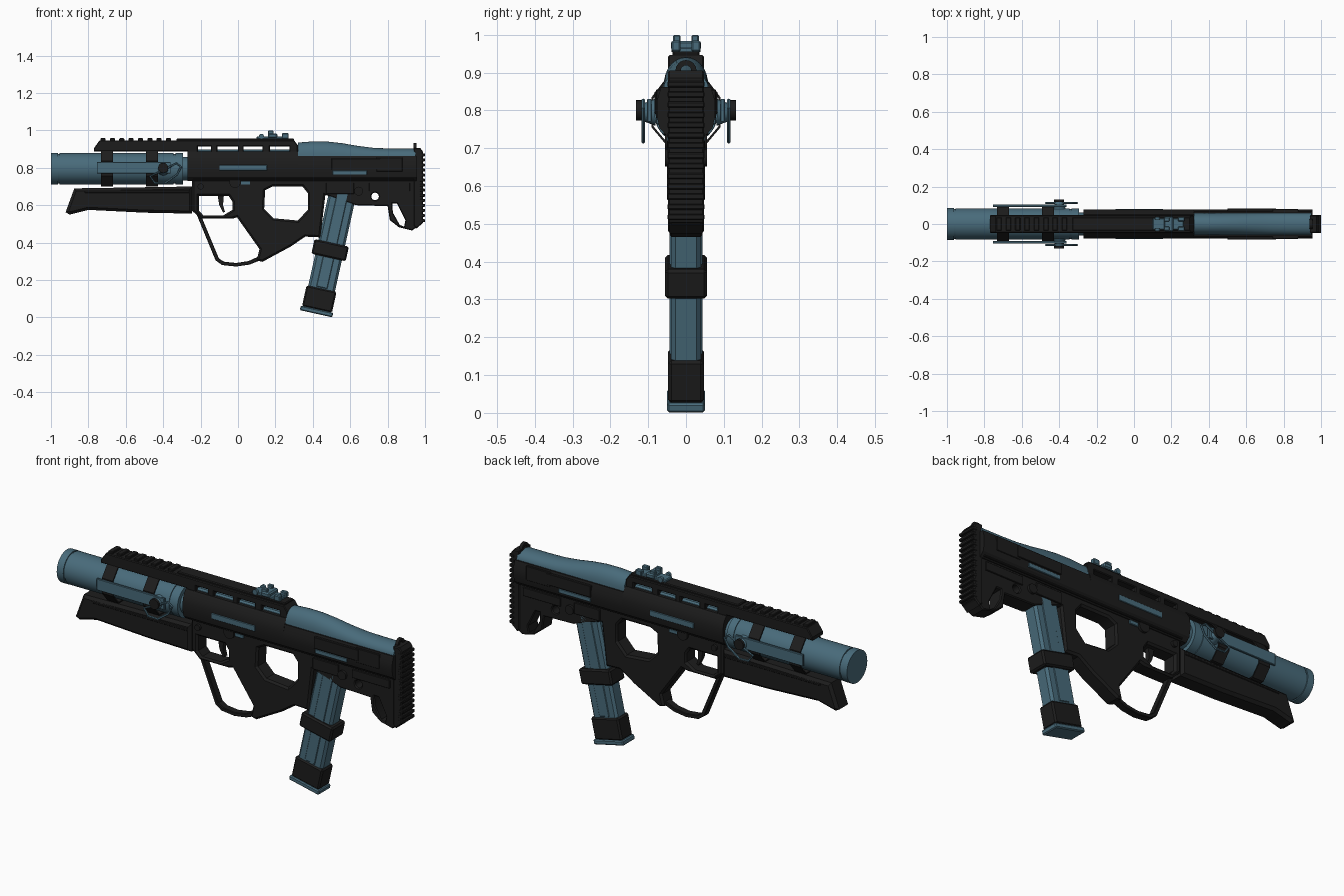
import bpy, bmesh, math
from mathutils import Matrix, Vector

if "Cube" in bpy.data.objects:
    bpy.data.objects.remove(bpy.data.objects["Cube"])

def material(name, rgb):
    m = bpy.data.materials.new(name)
    m.diffuse_color = (*rgb, 1)
    m.use_nodes = True
    m.node_tree.nodes["Principled BSDF"].inputs["Base Color"].default_value = m.diffuse_color
    return m

BLACK = material("matte_black", (0.012, 0.012, 0.012))
TEAL = material("steel_teal", (0.066, 0.148, 0.198))
SIDE = Matrix(((1, 0, 0), (0, 0, -1), (0, 1, 0))).to_4x4()   # outline in x-z, width in y
CROSS = Matrix(((0, 0, 1), (1, 0, 0), (0, 1, 0))).to_4x4()   # outline in y-z, length in x

def add(name, bm, mat):
    bmesh.ops.remove_doubles(bm, verts=bm.verts, dist=1e-5)
    bmesh.ops.recalc_face_normals(bm, faces=bm.faces)
    me = bpy.data.meshes.new(name)
    bm.to_mesh(me)
    bm.free()
    me.materials.append(mat)
    ob = bpy.data.objects.new(name, me)
    bpy.context.collection.objects.link(ob)
    return ob

def curve_part(name, loops, mat, xform, bevel, extrude=0.0, offset=0.0, flat=True):
    cu = bpy.data.curves.new(name + "_curve", 'CURVE')
    cu.dimensions = '2D' if flat else '3D'
    cu.fill_mode = 'BOTH' if flat else 'FULL'
    cu.extrude, cu.bevel_depth, cu.offset = extrude, bevel, offset
    cu.bevel_resolution = 0 if flat else 1
    for pts in loops:
        s = cu.splines.new('POLY')
        s.points.add(len(pts) - 1)
        for p, c in zip(s.points, pts):
            p.co = (c[0], c[1], 0, 1)
        s.use_cyclic_u = True
    ob = bpy.data.objects.new(name + "_curve", cu)
    bpy.context.collection.objects.link(ob)
    dg = bpy.context.evaluated_depsgraph_get()
    me = bpy.data.meshes.new_from_object(ob.evaluated_get(dg))
    bm = bmesh.new()
    bm.from_mesh(me)
    bpy.data.objects.remove(ob)
    bpy.data.meshes.remove(me)
    bm.transform(xform)
    for f in bm.faces:
        f.material_index = 0
    return add(name, bm, mat)

def profile(name, loops, half, mat, bev=0.0, y=0.0):
    return curve_part(name, loops, mat, Matrix.Translation((0, y, 0)) @ SIDE, bev, half - bev, -bev)

def section(name, loops, x0, x1, mat):
    return curve_part(name, loops, mat, Matrix.Translation(((x0 + x1) / 2, 0, 0)) @ CROSS, 0, (x1 - x0) / 2)

def box(name, lo, hi, mat, bev=0.0, xform=Matrix()):
    lo, hi = Vector(lo), Vector(hi)
    bm = bmesh.new()
    bmesh.ops.create_cube(bm, size=1)
    bm.transform(Matrix.Translation((lo + hi) / 2) @ Matrix.Diagonal((*(hi - lo), 1)))
    if bev:
        bmesh.ops.bevel(bm, geom=bm.edges[:], offset=bev, segments=1, affect='EDGES')
    bm.transform(xform)
    return add(name, bm, mat)

def cyl(name, a, b, r1, mat, r2=None, n=32):
    a, b = Vector(a), Vector(b)
    bm = bmesh.new()
    bmesh.ops.create_cone(bm, cap_ends=True, segments=n, radius1=r1, radius2=r1 if r2 is None else r2, depth=(b - a).length)
    bm.transform(Matrix.Translation((a + b) / 2) @ (b - a).to_track_quat('Z', 'Y').to_matrix().to_4x4())
    return add(name, bm, mat)

def mirrored(half):
    return half + [(-y, z) for y, z in reversed(half)]

# front tube with end groove and narrower neck
ZC = 0.795
for i, (x0, x1, r) in enumerate([(-1, -.962, .085), (-.962, -.955, .08), (-.955, -.345, .084),
                                 (-.345, -.335, .08), (-.335, -.295, .084), (-.295, -.2, .062)]):
    cyl(f"front_tube_{i}", (x0, 0, ZC), (x1, 0, ZC), r, TEAL, n=40)

# octagonal clamps around the tube
ring = mirrored([(.045, .70), (.091, .755), (.091, .835), (.045, .895)])
inner = [(y * .94, ZC + (z - ZC) * .94) for y, z in ring]
for i, x in enumerate((-.70, -.46)):
    section(f"tube_clamp_{i}", [ring, inner], x - .032, x + .032, BLACK)

# side plates, knobs and wire clips
clip = [(-.47, .755), (-.445, .72), (-.39, .718), (-.325, .765), (-.305, .805), (-.33, .825), (-.385, .795)]
for s, side in ((-1, "near"), (1, "far")):
    profile(f"side_plate_{side}", [[(-.755, .77), (-.36, .77), (-.36, .83), (-.755, .83)]], .006, TEAL, .002, s * .097)
    cyl(f"knob_stem_{side}", (-.40, s * .08, ZC), (-.40, s * .122, ZC), .036, TEAL, .02, 20)
    cyl(f"knob_cap_{side}", (-.40, s * .118, ZC + .005), (-.40, s * .132, ZC + .005), .027, BLACK, n=20)
    curve_part(f"wire_clip_{side}", [clip], TEAL, Matrix.Translation((0, s * .113, 0)) @ SIDE, .006, flat=False)

# top rail with open slots and teeth
slots = [[(a, .88), (b, .88), (b, .914), (a, .914)] for a, b in
         ((-.215, -.145), (-.11, .0), (.03, .13), (.17, .275))]
profile("top_rail", [[(-.77, .888), (-.27, .888), (-.27, .865), (.32, .865), (.32, .92), (.30, .947), (-.74, .947), (-.77, .905)]]
        + slots, .047, BLACK, .004)
for i in range(8):
    x = -.735 + i * .05
    box(f"rail_tooth_{i}", (x, -.036, .943), (x + .027, .036, .958), BLACK, .003)
box("rail_cap", (-.33, -.036, .943), (.30, .036, .956), BLACK, .004)
box("inner_bolt", (-.23, -.033, .86), (.30, .033, .898), TEAL, .008)

# sight
box("sight_base", (.10, -.03, .952), (.265, .03, .968), TEAL, .004)
box("sight_block", (.16, -.04, .958), (.21, .04, .984), TEAL, .006)
for s in (-1, 1):
    box("sight_ear", (.16, s * .024 - .01, .975), (.19, s * .024 + .01, .999), TEAL, .003)
    box("sight_rear_lug", (.235, s * .026 - .012, .955), (.27, s * .026 + .012, .985), TEAL, .004)
    cyl("sight_screw", (.125, s * .025, .968), (.125, s * .038, .968), .014, TEAL, n=14)

# receiver
section("receiver_front", [mirrored([(.048, .73), (.07, .752), (.077, .785), (.077, .825), (.07, .858), (.05, .887)])],
        -.27, .32, BLACK)
section("receiver_rear", [mirrored([(.048, .73), (.07, .752), (.077, .785), (.077, .825), (.066, .862)])],
        .32, .955, BLACK)

# cheek rest lofted along x
bm = bmesh.new()
rows = []
for x, top in ((.32, .935), (.40, .941), (.48, .94), (.56, .931), (.64, .917), (.73, .906), (.82, .903), (.95, .903)):
    rows.append([bm.verts.new((x, .06 * math.cos(t), .85 + (top - .85) * math.sin(t) ** .8))
                 for t in (math.pi * k / 14 for k in range(14))] + [bm.verts.new((x, -.06, .85))])
for a, b in zip(rows, rows[1:]):
    for k in range(15):
        bm.faces.new((a[k], a[k - 1], b[k - 1], b[k]))
bm.faces.new(rows[0])
bm.faces.new(rows[-1])
add("cheek_rest", bm, TEAL)

# lower receiver with trigger opening and thumbhole grip
profile("grip_body", [
    [(-.245, .75), (.47, .75), (.47, .68), (.44, .428), (.36, .432), (.28, .378), (.13, .297), (.10, .305),
     (.115, .365), (-.005, .535), (-.03, .528), (-.20, .528), (-.245, .57)],
    [(-.208, .65), (-.05, .65), (-.03, .62), (-.03, .575), (-.08, .545), (-.185, .545), (-.208, .57)],
    [(.145, .68), (.185, .70), (.345, .70), (.373, .665), (.373, .575), (.32, .518), (.19, .53), (.14, .58)]],
    .043, BLACK, .01)
profile("trigger", [[(-.11, .66), (-.075, .66), (-.08, .60), (-.07, .565), (-.08, .56), (-.10, .60)]], .012, BLACK)

# large hand loop in front of the grip
profile("hand_loop", [[(-.225, .56), (-.12, .305), (-.085, .28), (-.01, .272), (.06, .282), (.13, .31), (.12, .33),
                       (.055, .301), (-.01, .291), (-.075, .298), (-.102, .315), (-.20, .55)]], .02, BLACK, .003)

# lower handguard
profile("handguard", [[(-.922, .562), (-.875, .69), (-.245, .70), (-.245, .555), (-.50, .56), (-.80, .575), (-.90, .55)]],
        .05, BLACK, .014)
box("handguard_ridge", (-.82, -.054, .665), (-.26, .054, .678), BLACK, .003)

# stock with pin hole and lower slot
profile("stock", [
    [(.44, .75), (.95, .75), (.985, .72), (.985, .50), (.93, .465), (.86, .482), (.812, .52), (.80, .595), (.63, .60), (.44, .665)],
    [(.825, .61), (.85, .61), (.895, .52), (.888, .485), (.865, .495), (.828, .56)],
    [(.733 + .02 * math.cos(k * math.pi / 8), .647 + .02 * math.sin(k * math.pi / 8)) for k in range(16)]],
    .043, BLACK, .005)
profile("butt_pad", [[(.94, .905), (.975, .905), (.99, .885), (.988, .505), (.955, .475), (.94, .49)]], .048, BLACK, .005)
for i in range(14):
    z = .51 + i * .027
    box(f"pad_rib_{i}", (.97, -.049, z), (1.0, .049, z + .016), BLACK, .003)
loop = [[(r * math.cos(k * math.pi / 8), .905 + r * math.sin(k * math.pi / 8)) for k in range(16)] for r in (.028, .014)]
section("sling_loop", loop, .938, .955, BLACK)

# details on both sides
for s, side in ((-1, "near"), (1, "far")):
    def plate(name, x0, x1, z0, z1, mat, y0, y1, bev=.002):
        box(f"{name}_{side}", (x0, min(s * y0, s * y1), z0), (x1, max(s * y0, s * y1), z1), mat, bev)
    plate("bolt_strip", -.10, .155, .785, .815, TEAL, .073, .081)
    plate("rear_cover", .50, .76, .79, .85, BLACK, .06, .083)
    plate("rear_cover_tail", .74, .88, .78, .855, BLACK, .05, .079)
    plate("rear_strip", .505, .69, .763, .785, TEAL, .06, .079)
    plate("catch", .015, .065, .71, .73, TEAL, .04, .05)
    plate("seam_rail", -.24, .94, .735, .75, BLACK, .04, .06)
    plate("stock_panel", .70, .92, .675, .72, BLACK, .04, .049)
    plate("magwell_panel", .47, .62, .66, .72, BLACK, .04, .05)
    for i, (x, z, r) in enumerate(((-.016, .722, .03), (.645, .675, .024), (-.20, .70, .016))):
        cyl(f"pin_{i}_{side}", (x, s * .04, z), (x, s * .056, z), r, BLACK, n=16)

# slanted magazine with bands and base
tilt = Matrix.Translation((.42, 0, .0325)) @ Matrix.Rotation(math.radians(12.5), 4, 'Y')
for name, w, d, t0, t1, mat, bev in (("magazine", .073, .04, .01, .68, TEAL, .012),
                                     ("magazine_upper_band", .094, .056, .295, .375, BLACK, .008),
                                     ("magazine_lower_band", .082, .047, .01, .125, BLACK, .008),
                                     ("magazine_base", .089, .05, -.013, .012, TEAL, .005)):
    box(name, (-w, -d, t0), (w, d, t1), mat, bev, tilt)
box("magazine_rib", (-.03, -.043, .13), (.03, .043, .65), TEAL, .003, tilt)

# smooth round parts, keep edges crisp
for ob in bpy.context.collection.objects:
    ob.select_set(True)
    bpy.context.view_layer.objects.active = ob
bpy.ops.object.shade_smooth_by_angle(angle=math.radians(28))
